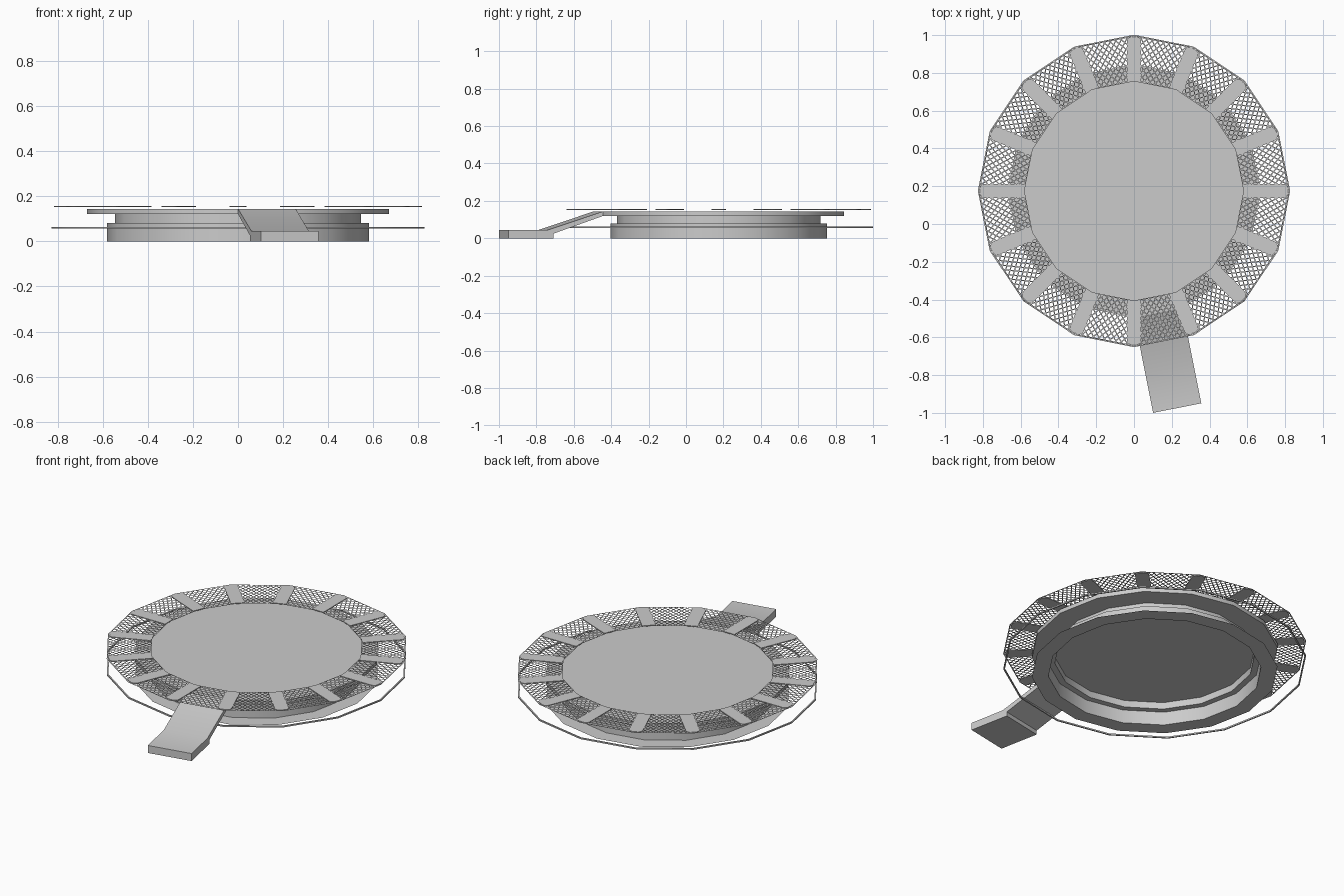
import bpy, math
from mathutils import Vector

if "Cube" in bpy.data.objects:
    bpy.data.objects.remove(bpy.data.objects["Cube"])

N = 16
CY = 0.175
STEP = 2 * math.pi / N


def make(name, verts, faces, smooth=False):
    me = bpy.data.meshes.new(name)
    me.from_pydata([tuple(v) for v in verts], [], faces)
    me.update()
    ob = bpy.data.objects.new(name, me)
    ob.location = (0, CY, 0)
    bpy.context.collection.objects.link(ob)
    if smooth:
        bpy.ops.object.select_all(action='DESELECT')
        ob.select_set(True)
        bpy.context.view_layer.objects.active = ob
        bpy.ops.object.shade_smooth_by_angle(angle=math.radians(30))
    return ob


def lathe(name, profile, closed=False, caps=False):
    """Spin (radius, z) points into a 16-sided part."""
    verts = [(r * math.cos(i * STEP), r * math.sin(i * STEP), z)
             for r, z in profile for i in range(N)]
    faces, m = [], len(profile)
    for k in range(m if closed else m - 1):
        a, b = k * N, (k + 1) % m * N
        for i in range(N):
            j = (i + 1) % N
            faces.append((a + i, a + j, b + j, b + i))
    if caps:
        faces.append(tuple(reversed(range(N))))
        faces.append(tuple(range((m - 1) * N, m * N)))
    return make(name, verts, faces, True)


def prism(name, outline, to_low, to_high, smooth=False):
    """Extrude an outline between two mappings."""
    n = len(outline)
    verts = [to_low(p) for p in outline] + [to_high(p) for p in outline]
    faces = [tuple(reversed(range(n))), tuple(range(n, 2 * n))]
    faces += [(i, (i + 1) % n, n + (i + 1) % n, n + i) for i in range(n)]
    return make(name, verts, faces, smooth)


# Overhanging deck plate, and the hollow stepped skirt with a flat floor flange
lathe("deck_plate", [(0.67, 0.12), (0.67, 0.144)], caps=True)
lathe("skirt", [(0.67, 0.0), (0.58, 0.0), (0.58, 0.08), (0.545, 0.08), (0.545, 0.12)])

# Thin hoop floating around the skirt
lathe("lower_hoop", [(0.818, 0.056), (0.826, 0.056), (0.826, 0.064), (0.818, 0.064)], True)

# Radial ribs with rounded outer corners
w, tip, rad = 0.038, 0.815, 0.025
rib = [(0.58, -w)]
for cy, start in ((-w + rad, -90), (w - rad, 0)):
    for k in range(5):
        a = math.radians(start + k * 22.5)
        rib.append((tip - rad + rad * math.cos(a), cy + rad * math.sin(a)))
rib.append((0.58, w))
for i in range(N):
    ob = prism("rib", rib, lambda p: (p[0], p[1], 0.152), lambda p: (p[0], p[1], 0.157))
    ob.rotation_euler.z = i * STEP

# Safety netting: flat diagonal strips clipped to each sector
h = math.tan(STEP / 2)
r0, r1 = 0.572, 0.808
quad = [Vector(p) for p in ((r0, -r0 * h), (r1, -r1 * h), (r1, r1 * h), (r0, r0 * h))]


def clip(p, d):
    lo, hi = -9.0, 9.0
    for k in range(4):
        a, b = quad[k], quad[(k + 1) % 4]
        n = Vector((a.y - b.y, b.x - a.x))
        dist, rate = n.dot(p - a), n.dot(d)
        if abs(rate) < 1e-9:
            if dist < 0:
                return None
        elif rate > 0:
            lo = max(lo, -dist / rate)
        else:
            hi = min(hi, -dist / rate)
    return (p + d * lo, p + d * hi) if hi - lo > 0.006 else None


strips = [(Vector((r, -r * h)), Vector((r, r * h))) for r in (r0, r1)]
for ang in (40, -40):
    d = Vector((math.cos(math.radians(ang)), math.sin(math.radians(ang))))
    n = Vector((-d.y, d.x))
    for k in range(-20, 21):
        s = clip(Vector((0.69, 0)) + n * (k * 0.023), d)
        if s:
            strips.append(s)
verts, faces = [], []
for i in range(N):
    a = (i + 0.5) * STEP
    c, s = math.cos(a), math.sin(a)
    for p, q in strips:
        t = (q - p).normalized() * 0.003
        o = Vector((-t.y, t.x))
        b = len(verts)
        for v in (p - o, q - o, q + o, p + o):
            verts.append((v.x * c - v.y * s, v.x * s + v.y * c, 0.1545))
        faces.append((b, b + 1, b + 2, b + 3))
make("netting", verts, faces)

# Entry ramp with a flat landing
ramp = [(1.172, 0), (1.172, 0.045), (0.957, 0.045), (0.655, 0.144),
        (0.655, 0.12), (0.927, 0.025), (0.927, 0)]
ob = prism("ramp", ramp, lambda p: (p[0], -0.13, p[1]), lambda p: (p[0], 0.13, p[1]), True)
ob.rotation_euler.z = -math.pi / 2 + STEP / 2
